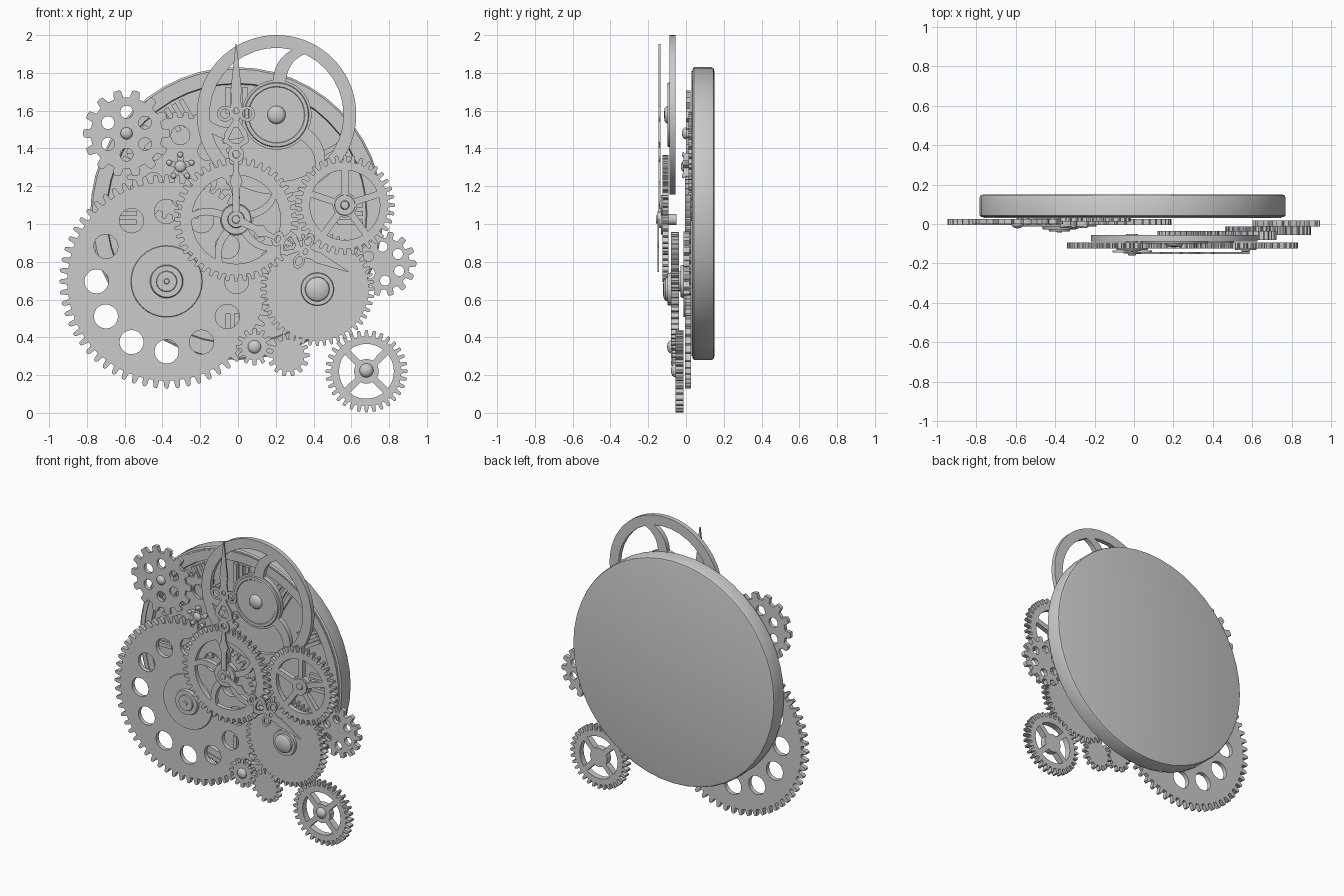
import bpy, bmesh
from math import sin, cos, pi, tau, radians
from mathutils import Matrix, Vector

cube = bpy.data.objects.get("Cube")
if cube:
    bpy.data.objects.remove(cube, do_unlink=True)

metal = bpy.data.materials.new("plain grey metal")
metal.use_nodes = True
grey = (0.6, 0.6, 0.6, 1)
metal.diffuse_color = grey
metal.node_tree.nodes["Principled BSDF"].inputs["Base Color"].default_value = grey
FACE_FRONT = Matrix.Rotation(pi / 2, 4, 'X')


def finish(name, mesh, x, y, z, smooth=True):
    obj = bpy.data.objects.new(name, mesh)
    bpy.context.collection.objects.link(obj)
    mesh.materials.clear()
    mesh.materials.append(metal)
    obj.matrix_world = Matrix.Translation((x, y, z)) @ FACE_FRONT
    bpy.ops.object.select_all(action='DESELECT')
    obj.select_set(True)
    bpy.context.view_layer.objects.active = obj
    if smooth:
        bpy.ops.object.shade_smooth_by_angle(angle=radians(35))
    return obj


def plate(name, x, z, front, back, loops):
    """Flat plate cut from closed outlines; inner outlines become holes."""
    curve = bpy.data.curves.new(name, 'CURVE')
    curve.dimensions = '2D'
    curve.fill_mode = 'BOTH'
    curve.extrude = (back - front) / 2
    for pts in loops:
        s = curve.splines.new('POLY')
        s.points.add(len(pts) - 1)
        for p, (u, v) in zip(s.points, pts):
            p.co = (u, v, 0, 1)
        s.use_cyclic_u = True
    temp = bpy.data.objects.new(name, curve)
    bpy.context.collection.objects.link(temp)
    dg = bpy.context.evaluated_depsgraph_get()
    mesh = bpy.data.meshes.new_from_object(temp.evaluated_get(dg))
    bpy.data.objects.remove(temp, do_unlink=True)
    bm = bmesh.new()
    bm.from_mesh(mesh)
    bmesh.ops.remove_doubles(bm, verts=bm.verts, dist=0.00005)
    bmesh.ops.recalc_face_normals(bm, faces=bm.faces)
    bm.to_mesh(mesh)
    bm.free()
    return finish(name, mesh, x, (front + back) / 2, z)


def turned(name, x, z, y, profile, n=32):
    """Turned part: profile of (radius, distance forward of y)."""
    bm = bmesh.new()
    rings = [[bm.verts.new((r * cos(tau * i / n), r * sin(tau * i / n), h))
              for i in range(n)] for r, h in profile]
    for a, b in zip(rings, rings[1:]):
        for i in range(n):
            j = (i + 1) % n
            bm.faces.new((a[i], a[j], b[j], b[i]))
    bm.faces.new(rings[0][::-1])
    bm.faces.new(rings[-1])
    bmesh.ops.recalc_face_normals(bm, faces=bm.faces)
    mesh = bpy.data.meshes.new(name)
    bm.to_mesh(mesh)
    bm.free()
    return finish(name, mesh, x, y, z)


def dome(name, x, z, y, r, h):
    steps = [i * pi / 12 for i in range(6)]
    turned(name, x, z, y, [(r * cos(a), h * sin(a)) for a in steps] + [(r * 0.05, h)], 20)


def circle(r, u=0, v=0, n=32):
    return [(u + r * cos(tau * i / n), v + r * sin(tau * i / n)) for i in range(n)]


def teeth(n, root, tip, land=0.2):
    pts = []
    for i in range(n):
        for part, r in ((-0.30, root), (-land, tip * 0.985), (-land / 2, tip),
                        (land / 2, tip), (land, tip * 0.985), (0.30, root)):
            a = tau * (i + part) / n
            pts.append((r * cos(a), r * sin(a)))
    return pts


def holes(n, ring, r, start=0.0):
    return [circle(r, ring * cos(start + tau * i / n), ring * sin(start + tau * i / n), 20)
            for i in range(n)]


def windows(n, inner, outer, spoke, start=0.0, twist=0.0):
    """Openings between spokes; twist sweeps the spokes into curves."""
    loops, k = [], 10
    for i in range(n):
        a0, a1 = start + tau * i / n, start + tau * (i + 1) / n
        def edge(a, side):
            return [((r := inner + (outer - inner) * t / k),
                     a + side * spoke / r + twist * (t / k) ** 2) for t in range(k + 1)]
        left, right = edge(a0, 1), edge(a1, -1)
        arc = lambda p, q: [(p[0], p[1] + (q[1] - p[1]) * t / k) for t in range(1, k)]
        polar = left + arc(left[-1], right[-1]) + right[::-1] + arc(right[0], left[0])
        loops.append([(r * cos(a), r * sin(a)) for r, a in polar])
    return loops


# Round case with a raised rim, sunken dial and minute track
CX, CZ = -0.007, 1.055
turned("case", CX, CZ, 0.15, [(0.755, 0), (0.77, 0.004), (0.775, 0.015), (0.775, 0.108),
       (0.765, 0.115), (0.69, 0.115), (0.685, 0.09), (0.02, 0.09)], 48)
plate("minute_track", CX, CZ, 0.03, 0.036, [circle(0.755, n=64), circle(0.735, n=64)])
for hour in range(12):
    a = tau * hour / 12
    for off in (-0.045, 0, 0.045):
        bar = [(r * cos(a) - s * sin(a), r * sin(a) + s * cos(a)) for r, s in
               ((0.53, off - 0.013), (0.67, off - 0.013), (0.67, off + 0.013), (0.53, off + 0.013))]
        plate("hour_bar", CX, CZ, 0.04, 0.062, [bar])

# Gears: name, x, z, front, back, tooth count, root, tip, openings
gears = [
    ("top_left_gear", -0.59, 1.48, 0.0, 0.025, 14, 0.19, 0.23, holes(6, 0.113, 0.034, pi / 6)),
    ("rear_gear", -0.305, 1.305, 0.012, 0.034, 30, 0.26, 0.29, holes(6, 0.165, 0.05, pi / 6)),
    ("great_gear", -0.378, 0.696, -0.004, 0.026, 60, 0.525, 0.567, holes(12, 0.371, 0.064)),
    ("centre_gear", -0.01, 1.024, -0.125, -0.093, 44, 0.295, 0.33,
     windows(5, 0.085, 0.235, 0.02, 0.3, 0.25)),
    ("right_gear", 0.566, 1.10, -0.125, -0.093, 36, 0.23, 0.265,
     windows(5, 0.065, 0.185, 0.018, pi / 2)),
    ("lower_gear", 0.42, 0.655, -0.08, -0.036, 48, 0.272, 0.302, []),
    ("bottom_right_gear", 0.68, 0.22, -0.055, -0.012, 32, 0.185, 0.218,
     windows(4, 0.065, 0.145, 0.018, pi / 4)),
    ("side_gear", 0.772, 0.79, -0.012, 0.018, 14, 0.137, 0.172, holes(6, 0.09, 0.027, 0.6)),
    ("front_pinion", 0.087, 0.35, -0.08, -0.055, 12, 0.07, 0.098, []),
    ("rear_pinion", 0.267, 0.305, -0.075, -0.045, 14, 0.085, 0.112, []),
]
for name, x, z, front, back, n, root, tip, cuts in gears:
    plate(name, x, z, front, back, [teeth(n, root, tip)] + cuts)

# Hubs and caps
dome("top_left_cap", -0.59, 1.48, 0.0, 0.032, 0.022)
dome("bottom_right_cap", 0.68, 0.225, -0.055, 0.037, 0.025)
dome("pinion_cap", 0.087, 0.35, -0.08, 0.035, 0.02)
turned("great_hub", -0.378, 0.696, -0.003, [(0.19, 0), (0.187, 0.01), (0.088, 0.01),
       (0.083, 0.026), (0.055, 0.026), (0.052, 0.034), (0.015, 0.034), (0.012, 0.04)])
turned("lower_hub", 0.42, 0.655, -0.079, [(0.088, 0), (0.085, 0.018), (0.065, 0.018),
       (0.062, 0.03), (0.045, 0.04), (0.01, 0.044)])
turned("right_hub", 0.566, 1.10, -0.124, [(0.055, 0), (0.053, 0.008), (0.024, 0.008),
       (0.02, 0.016), (0.006, 0.018)])
turned("centre_hub", -0.01, 1.024, -0.05, [(0.03, 0), (0.03, 0.07), (0.08, 0.075),
       (0.078, 0.083), (0.045, 0.083), (0.042, 0.1), (0.022, 0.1), (0.02, 0.108), (0.004, 0.11)])

# Star shaped knob on the rear gear
star = [(r * cos(a), r * sin(a)) for a in [tau * i / 60 for i in range(60)]
        for r in [0.05 + 0.022 * cos(5 * (a - pi / 2))]]
plate("star_knob", -0.305, 1.305, -0.012, 0.013, [star])
dome("star_cap", -0.305, 1.305, -0.012, 0.03, 0.015)
for i in range(5):
    a = pi / 2 + tau * i / 5
    dome("star_bead", -0.305 + 0.062 * cos(a), 1.305 + 0.062 * sin(a), -0.011, 0.015, 0.01)

# Balance wheel with swept spokes
BX, BZ = 0.204, 1.578
plate("balance_wheel", BX, BZ, -0.088, -0.056,
      [circle(0.422, n=72)] + windows(3, 0.185, 0.355, 0.035, radians(85), -0.25))
turned("balance_hub", BX, BZ, -0.087, [(0.172, 0), (0.168, 0.011), (0.15, 0.011), (0.147, 0.007),
       (0.048, 0.007), (0.044, 0.018), (0.035, 0.026), (0.008, 0.03)], 40)


# Ornate hands, drawn along their own length and then turned
def hand(name, angle, size, front):
    def place(pts):
        return [tuple(Matrix.Rotation(angle, 2) @ Vector((u, v * size))) for u, v in pts]
    def mirrored(side):
        return side + [(-u, v) for u, v in reversed(side)]
    parts = {
        "shaft": [mirrored([(0.022, 0.0), (0.018, 0.16), (0.034, 0.2), (0.016, 0.25), (0.012, 0.31)])],
        "ring": [circle(0.042, 0, 0.345), circle(0.02, 0, 0.345, 16)],
        "fork": [mirrored([(0.02, 0.38), (0.068, 0.41), (0.06, 0.46), (0.012, 0.53)]),
                 mirrored([(0.018, 0.405), (0.042, 0.425), (0.012, 0.485)])],
        "left_loop": [circle(0.042, -0.058, 0.56), circle(0.024, -0.058, 0.56)],
        "right_loop": [circle(0.042, 0.058, 0.56), circle(0.024, 0.058, 0.56)],
        "spike": [mirrored([(0.01, 0.51), (0.034, 0.57), (0.024, 0.64), (0.03, 0.68), (0.002, 0.93)]),
                  circle(0.016, 0, 0.575, 12)],
    }
    for part, loops in parts.items():
        plate(name + "_" + part, -0.01, 1.024, front, front + 0.01, [place(p) for p in loops])


hand("minute_hand", 0, 1.0, -0.145)
hand("hour_hand", radians(-115), 0.705, -0.152)
